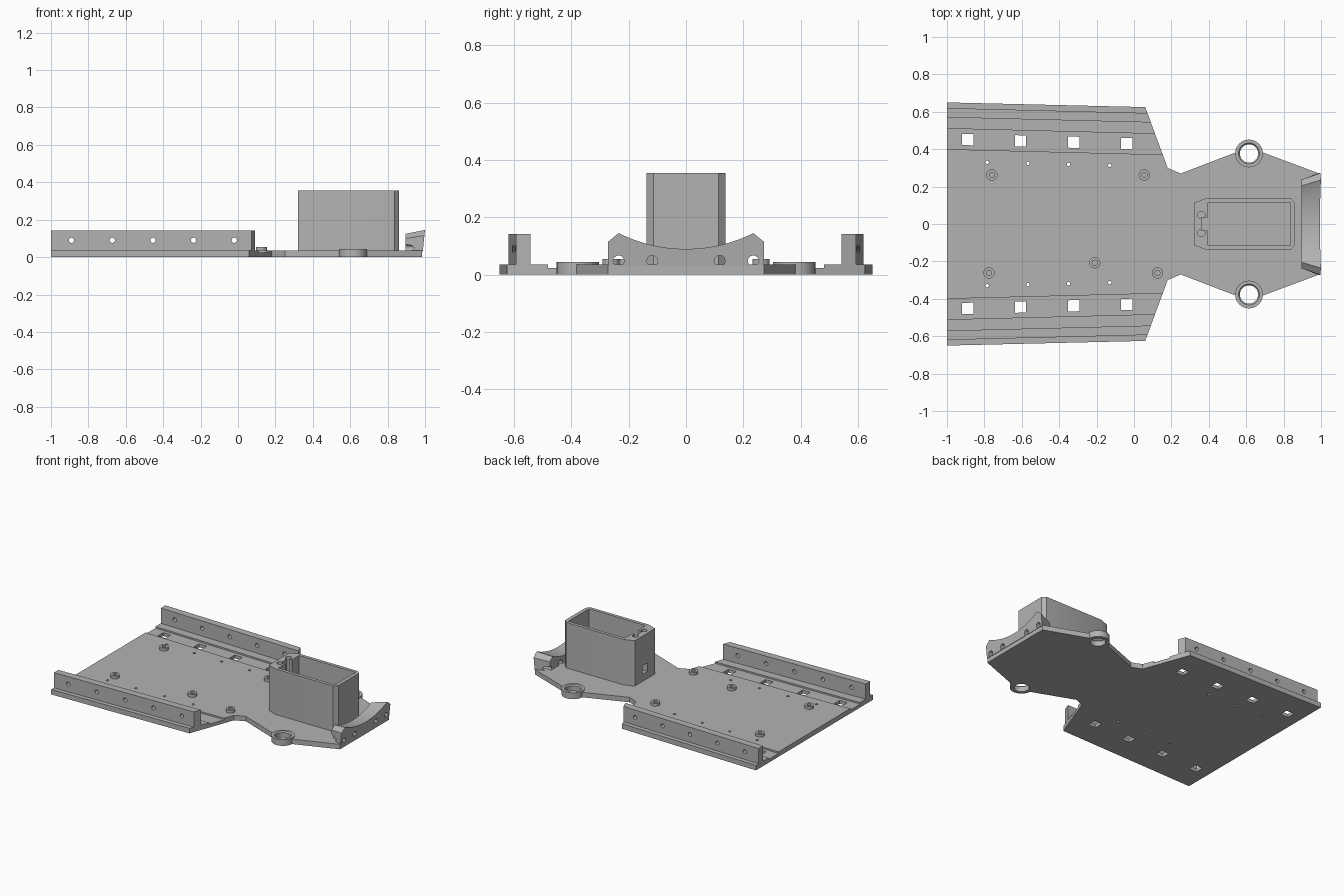
import bpy, bmesh, math
from mathutils import Matrix, Vector

if "Cube" in bpy.data.objects:
    bpy.data.objects.remove(bpy.data.objects["Cube"])

grey = bpy.data.materials.new("matte_grey")
grey.use_nodes = True
grey.diffuse_color = (0.45, 0.45, 0.45, 1)
grey.node_tree.nodes["Principled BSDF"].inputs["Base Color"].default_value = (0.45, 0.45, 0.45, 1)

DECK = 0.035          # deck thickness
TAPER = 0.025         # inward drift of the rails along x
SIDES = (1, -1)


def rail_y(c, x):
    return c - TAPER * (x + 1)


def loft(bm, rings, closed=False):
    """Skin matching loops of points; cap the ends unless the loft is closed."""
    loops = [[bm.verts.new(p) for p in ring] for ring in rings]
    n = len(loops[0])
    pairs = list(zip(loops, loops[1:])) + ([(loops[-1], loops[0])] if closed else [])
    for a, b in pairs:
        for i in range(n):
            j = (i + 1) % n
            bm.faces.new((a[i], a[j], b[j], b[i]))
    if not closed:
        bm.faces.new(loops[0])
        bm.faces.new(loops[-1])


def prism(bm, pts, z0, z1):
    loft(bm, [[(x, y, z) for x, y in pts] for z in (z0, z1)])


def box(bm, x0, x1, y0, y1, z0, z1):
    prism(bm, [(x0, y0), (x1, y0), (x1, y1), (x0, y1)], z0, z1)


def rod(bm, centre, radius, length, axis="Z", segments=24):
    turn = Vector((axis == "X", axis == "Y", axis == "Z")).to_track_quat("Z", "Y")
    bmesh.ops.create_cone(bm, cap_ends=True, segments=segments, radius1=radius,
                          radius2=radius, depth=length,
                          matrix=Matrix.Translation(centre) @ turn.to_matrix().to_4x4())


def finish(name, bm):
    bmesh.ops.recalc_face_normals(bm, faces=bm.faces)
    mesh = bpy.data.meshes.new(name)
    bm.to_mesh(mesh)
    bm.free()
    mesh.materials.append(grey)
    obj = bpy.data.objects.new(name, mesh)
    bpy.context.collection.objects.link(obj)
    return obj


def cut(obj, bm):
    """Subtract the solids in bm, then discard the cutter."""
    cutter = finish("cutter", bm)
    cutter.hide_render = True
    mod = obj.modifiers.new("cut", "BOOLEAN")
    mod.operation, mod.solver, mod.object = "DIFFERENCE", "EXACT", cutter
    graph = bpy.context.evaluated_depsgraph_get()
    mesh = bpy.data.meshes.new_from_object(obj.evaluated_get(graph))
    obj.modifiers.clear()
    obj.data = mesh
    bpy.data.objects.remove(cutter)


def tube(name, x, y, profile, segments=32):
    bm = bmesh.new()
    rings = []
    for i in range(segments):
        a = math.tau * i / segments
        rings.append([(x + r * math.cos(a), y + r * math.sin(a), z) for r, z in profile])
    loft(bm, rings, closed=True)
    return finish(name, bm)


# Deck plate with its necked outline
half = [(-1, 0.65), (0.06, 0.625), (0.18, 0.3), (0.25, 0.27), (0.615, 0.41), (0.985, 0.272)]
bm = bmesh.new()
prism(bm, half + [(x, -y) for x, y in reversed(half)], 0, DECK)
deck = finish("deck", bm)

# Long shallow grooves
bm = bmesh.new()
for s in SIDES:
    prism(bm, [(x, s * rail_y(c, x)) for x, c in
               ((-1.1, 0.51), (0.3, 0.51), (0.3, 0.4), (-1.1, 0.4))], 0.024, 0.1)
cut(deck, bm)

# Square slots, pin holes and post bores through the deck
bm = bmesh.new()
for s in SIDES:
    for x in (-0.89, -0.607, -0.323, -0.04):
        y = rail_y(0.454, x)
        h = 0.03
        d = h * TAPER
        prism(bm, [(x + d + a * h, s * (y - a * d + b * h))
                   for a, b in ((-1, -1), (1, -1), (1, 1), (-1, 1))], -0.1, 0.1)
    for x in (-0.785, -0.567, -0.35, -0.13):
        rod(bm, (x, s * rail_y(0.335, x), 0), 0.009, 0.2, segments=16)
    rod(bm, (0.615, s * 0.377, 0), 0.049, 0.2, segments=32)
cut(deck, bm)

# Drilled side rails
for s, side in zip(SIDES, ("left", "right")):
    bm = bmesh.new()
    prism(bm, [(x, s * rail_y(c, x)) for x, c in
               ((-1, 0.62), (0.072, 0.62), (0.091, 0.57), (-1, 0.57))], DECK, 0.142)
    rail = finish(side + "_rail", bm)
    bm = bmesh.new()
    for i in range(5):
        rod(bm, (-0.89 + 0.2175 * i, s * 0.58, 0.09), 0.014, 0.3, "Y")
    cut(rail, bm)

    # Post collars on the deck ears
    tube(side + "_post_collar", 0.615, s * 0.377,
         [(0.049, 0), (0.074, 0), (0.074, 0.044), (0.056, 0.044), (0.049, 0.036)], 48)

# Small standoffs
for i, (x, y) in enumerate(((-0.76, 0.262), (0.055, 0.262), (-0.775, -0.262),
                            (-0.21, -0.207), (0.125, -0.262))):
    tube("standoff_%d" % (i + 1), x, y,
         [(0.014, DECK - 0.005), (0.03, DECK - 0.005), (0.03, 0.055), (0.014, 0.055)])

# Tall open box with chamfered corners
edge = [(0.32, 0.113), (0.385, 0.138), (0.838, 0.138), (0.862, 0.113)]
bm = bmesh.new()
prism(bm, edge + [(x, -y) for x, y in reversed(edge)], DECK - 0.005, 0.355)
housing = finish("open_box", bm)
bm = bmesh.new()
box(bm, 0.395, 0.836, -0.115, 0.115, DECK, 0.5)
cut(housing, bm)
bm = bmesh.new()
box(bm, 0.362, 0.41, -0.034, 0.034, DECK, 0.5)       # cable channel
cut(housing, bm)
bm = bmesh.new()
box(bm, 0.2, 0.375, -0.028, 0.028, 0.085, 0.145)     # cable exit
for s in SIDES:
    rod(bm, (0.36, s * 0.048, 0.355), 0.02, 0.2)     # screw holes
cut(housing, bm)

# Nose block with a scooped top, narrowing towards the box
scoop = []
for i in range(25):
    y = -0.235 + 0.47 * i / 24
    scoop.append((y, 0.62 - math.sqrt(0.53 ** 2 - y * y)))
face = [(0.272, 0.03), (0.272, 0.115)] + scoop[::-1] + [(-0.272, 0.115), (-0.272, 0.03)]
bm = bmesh.new()
loft(bm, [[(0.985 + 0.1 * z, y, z) for y, z in face],
          [(0.895, y * 0.87, 0.03 + (z - 0.03) * 0.82) for y, z in face]])
nose = finish("nose_block", bm)
bm = bmesh.new()
for y in (-0.235, -0.118, 0.118, 0.235):
    rod(bm, (0.95, y, 0.048), 0.019, 0.3, "X")
cut(nose, bm)

# Smooth the round surfaces, keep edges crisp
bpy.ops.object.select_all(action="DESELECT")
for obj in bpy.context.collection.objects:
    if obj.type == "MESH":
        obj.select_set(True)
        bpy.context.view_layer.objects.active = obj
bpy.ops.object.shade_smooth_by_angle(angle=math.radians(30))
